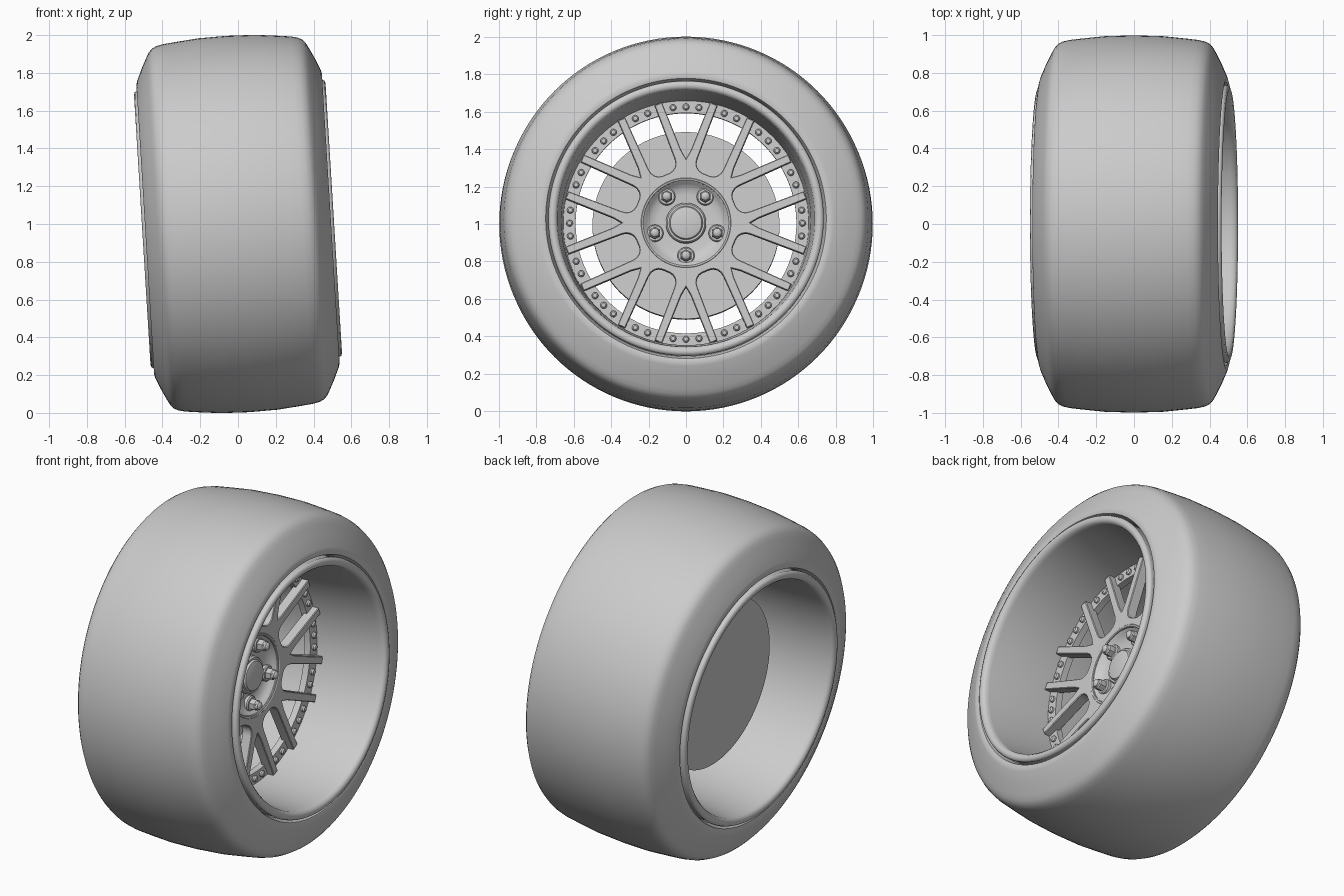
import bpy, bmesh
from math import sin, cos, tan, pi, radians
from mathutils import Matrix

if "Cube" in bpy.data.objects:
    bpy.data.objects.remove(bpy.data.objects["Cube"])

# One neutral material for every part
grey = bpy.data.materials.new("neutral_grey")
grey.use_nodes = True
colour = (0.6, 0.6, 0.6, 1)
grey.diffuse_color = colour
grey.node_tree.nodes["Principled BSDF"].inputs["Base Color"].default_value = colour

# Parts are built around the x axle, then leaned over by the camber
PLACE = Matrix.Translation((0, 0, 1)) @ Matrix.Rotation(radians(-3.5), 4, 'Y')


def finish(obj, angle=35):
    obj.data.materials.clear()
    obj.data.materials.append(grey)
    bpy.ops.object.select_all(action='DESELECT')
    obj.select_set(True)
    bpy.context.view_layer.objects.active = obj
    bpy.ops.object.shade_smooth_by_angle(angle=radians(angle))
    obj.matrix_world = PLACE


def add_lathe(bm, profile, steps, offset=(0, 0, 0)):
    """Spin an (x, radius) profile around the x axis."""
    part = bmesh.new()
    verts = [part.verts.new((x, 0, r)) for x, r in profile]
    edges = [part.edges.new(pair) for pair in zip(verts, verts[1:])]
    bmesh.ops.spin(part, geom=verts + edges, cent=(0, 0, 0), axis=(1, 0, 0),
                   angle=2 * pi, steps=steps, use_merge=True)
    bmesh.ops.remove_doubles(part, verts=part.verts, dist=1e-5)
    bmesh.ops.translate(part, verts=part.verts, vec=offset)
    bmesh.ops.recalc_face_normals(part, faces=part.faces)
    temp = bpy.data.meshes.new("temp")
    part.to_mesh(temp)
    part.free()
    bm.from_mesh(temp)
    bpy.data.meshes.remove(temp)


def lathe(name, profile, steps=96, places=((0, 0, 0),), angle=35):
    bm = bmesh.new()
    for place in places:
        add_lathe(bm, profile, steps, place)
    mesh = bpy.data.meshes.new(name)
    bm.to_mesh(mesh)
    bm.free()
    obj = bpy.data.objects.new(name, mesh)
    bpy.context.collection.objects.link(obj)
    finish(obj, angle)


def around(radius, degrees, x=0):
    return [(x, radius * sin(radians(a)), radius * cos(radians(a))) for a in degrees]


def mirrored(half):
    """Complete a half profile that starts beside x = 0, and close it."""
    return half


# Tyre: crowned tread, rounded shoulders, sloped sidewalls
half = [(0.15, 0.994), (0.27, 0.982), (0.34, 0.974), (0.375, 0.966), (0.4, 0.953),
        (0.416, 0.935), (0.43, 0.91), (0.46, 0.85), (0.486, 0.79), (0.492, 0.77),
        (0.487, 0.75), (0.45, 0.735)]
left = [(-x, r) for x, r in reversed(half)]
lathe("tyre", left + [(0, 0.998)] + half + [left[0]], 128, angle=50)

# Rim barrel with a rolled lip on both edges
lip = [(0.06, 0.655), (0.3, 0.667), (0.47, 0.685), (0.492, 0.688), (0.505, 0.7),
       (0.508, 0.715), (0.503, 0.73), (0.49, 0.736), (0.47, 0.73)]
left = [(-x, r) for x, r in reversed(lip)]
lathe("rim_barrel", left + lip + [left[0]], 128, angle=50)

# Bolted ring that carries the spokes
lathe("spoke_ring", [(0.03, 0.59), (0.07, 0.59), (0.07, 0.665), (0.03, 0.665), (0.03, 0.59)])
angles = [45 * k + a for k in range(8) for a in (-6.4, 0, 6.4, 19.2, 25.8)]
lathe("ring_bolts", [(0.065, 0.018), (0.08, 0.018), (0.088, 0.011), (0.09, 0)], 12,
      around(0.622, angles))

# Spoke face: eight parallel pairs with rounded pockets between them
tip = 0.345
sector = [(tip * cos(pi / 8), -tip * sin(pi / 8)), (0.345, -0.128), (0.37, -0.125),
          (0.645, -0.128), (0.645, -0.085), (0.34, -0.075)]
sector += [(0.34 - 0.06 * sin(t * pi / 8), -0.02 - 0.055 * cos(t * pi / 8)) for t in range(1, 5)]
sector += [(u, -v) for u, v in reversed(sector[1:])]
outline = []
for k in range(8):
    a = pi / 8 + k * pi / 4
    outline += [(u * cos(a) - v * sin(a), u * sin(a) + v * cos(a)) for u, v in sector]
hole = [(0.225 * cos(k * pi / 32), 0.225 * sin(k * pi / 32)) for k in range(64)]
curve = bpy.data.curves.new("spokes", 'CURVE')
curve.dimensions = '2D'
curve.fill_mode = 'BOTH'
curve.extrude = 0.028
curve.bevel_depth = 0.004
curve.bevel_resolution = 0
curve.offset = -0.004
for loop in (outline, hole):
    spline = curve.splines.new('POLY')
    spline.points.add(len(loop) - 1)
    spline.use_cyclic_u = True
    for point, (a, b) in zip(spline.points, loop):
        point.co = (a, b, 0, 1)
holder = bpy.data.objects.new("spokes_outline", curve)
bpy.context.collection.objects.link(holder)
bpy.context.view_layer.update()
mesh = bpy.data.meshes.new_from_object(holder.evaluated_get(bpy.context.evaluated_depsgraph_get()))
bpy.data.objects.remove(holder)
mesh.transform(Matrix.Translation((0.08, 0, 0)) @ Matrix.Rotation(pi / 2, 4, 'Y'))
spokes = bpy.data.objects.new("spokes", mesh)
bpy.context.collection.objects.link(spokes)
finish(spokes)

# Dished hub with a centre cap
lathe("hub", [(-0.14, 0), (-0.14, 0.2), (0.03, 0.22), (0.05, 0.245), (0.108, 0.245),
              (0.114, 0.238), (0.11, 0.23), (0.085, 0.212), (0.066, 0.185),
              (0.06, 0.15), (0.06, 0)], 64)
lathe("centre_cap", [(0.05, 0.108), (0.09, 0.108), (0.1, 0.1), (0.1, 0.09),
                     (0.112, 0.084), (0.118, 0.06), (0.12, 0)], 48)

# Five wheel nuts on round seats
five = around(0.175, [36 + 72 * k for k in range(5)])
lathe("nut_seats", [(0.05, 0.046), (0.078, 0.046), (0.084, 0.04), (0.084, 0)], 24, five)
lathe("wheel_nuts", [(0.08, 0.033), (0.118, 0.033), (0.124, 0.027), (0.124, 0)], 6, five)
lathe("nut_caps", [(0.12, 0.025), (0.135, 0.023), (0.143, 0.014), (0.145, 0)], 16, five)

# Brake disc behind the spokes
lathe("brake_disc", [(-0.21, 0), (-0.21, 0.5), (-0.13, 0.5), (-0.13, 0)])
